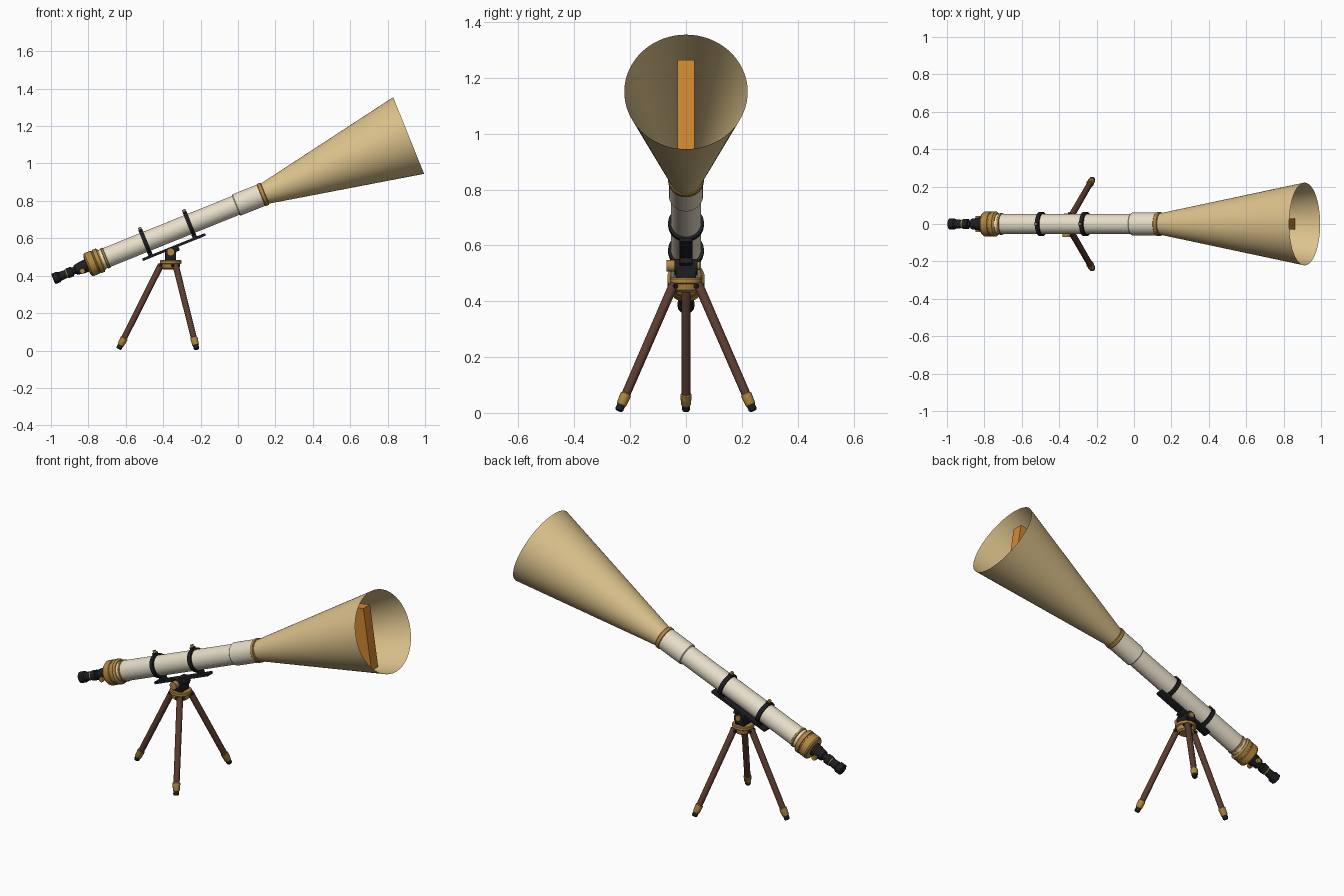
import bpy, bmesh, math
from mathutils import Matrix, Vector

if "Cube" in bpy.data.objects:
    bpy.data.objects.remove(bpy.data.objects["Cube"])

def material(name, rgb):
    m = bpy.data.materials.new(name)
    m.diffuse_color = (*rgb, 1)
    m.use_nodes = True
    m.node_tree.nodes["Principled BSDF"].inputs["Base Color"].default_value = m.diffuse_color
    return m

TAN = material("tan", (0.72, 0.54, 0.26))
CREAM = material("cream", (0.80, 0.73, 0.58))
BRASS = material("brass", (0.43, 0.24, 0.055))
WOOD = material("dark wood", (0.105, 0.045, 0.029))
BLACK = material("black", (0.013, 0.013, 0.015))
ORANGE = material("orange", (0.64, 0.25, 0.032))

# Optical frame: local z runs along the tube, local x points to its underside
TUBE = Matrix.Translation((0, 0, 0.781)) @ Matrix.Rotation(math.radians(68), 4, 'Y')

def finish(name, bm, mat, frame):
    bmesh.ops.recalc_face_normals(bm, faces=bm.faces)
    me = bpy.data.meshes.new(name)
    bm.to_mesh(me)
    bm.free()
    me.transform(frame)
    me.materials.append(mat)
    ob = bpy.data.objects.new(name, me)
    bpy.context.collection.objects.link(ob)
    bpy.ops.object.select_all(action='DESELECT')
    ob.select_set(True)
    bpy.context.view_layer.objects.active = ob
    bpy.ops.object.shade_smooth_by_angle(angle=math.radians(35))
    return ob

def lathe(name, profile, mat, frame=Matrix(), n=48, capped=True, closed=False):
    """Revolve (z, radius) points about local z."""
    bm = bmesh.new()
    rings = [[bm.verts.new((r * math.cos(2 * math.pi * i / n), r * math.sin(2 * math.pi * i / n), z))
              for i in range(n)] for z, r in profile]
    pairs = list(zip(rings, rings[1:])) + ([(rings[-1], rings[0])] if closed else [])
    for a, b in pairs:
        for i in range(n):
            j = (i + 1) % n
            bm.faces.new((a[i], a[j], b[j], b[i]))
    if capped and not closed:
        bm.faces.new(rings[0])
        bm.faces.new(rings[-1])
    return finish(name, bm, mat, frame)

def box(name, center, size, mat, frame=Matrix(), bevel=0.0):
    bm = bmesh.new()
    bmesh.ops.create_cube(bm, size=1, matrix=Matrix.Translation(center) @ Matrix.Diagonal((*size, 1)))
    if bevel:
        bmesh.ops.bevel(bm, geom=bm.edges[:], offset=bevel, segments=2, affect='EDGES', profile=0.5)
    return finish(name, bm, mat, frame)

def along(a, b):
    """Frame at a whose z points to b."""
    d = Vector(b) - Vector(a)
    return Matrix.Translation(a) @ d.to_track_quat('Z', 'Y').to_matrix().to_4x4(), d.length

def rod(name, a, b, r, mat, n=24, r2=None):
    f, length = along(a, b)
    return lathe(name, [(0, r), (length, r2 or r)], mat, f, n)

# Flared horn, tube and sleeve
lathe("horn", [(0.15, 0.057), (0.984, 0.221)], TAN, TUBE, 96, capped=False)
lathe("main_tube", [(-0.79, 0.054), (0.0, 0.054)], CREAM, TUBE, 64)
lathe("front_sleeve", [(-0.012, 0.058), (-0.008, 0.061), (0.135, 0.061)], CREAM, TUBE, 64)
lathe("horn_collar", [(0.132, 0.061), (0.135, 0.064), (0.152, 0.064), (0.156, 0.061)], BRASS, TUBE, 64)

# Orange slab standing inside the horn mouth
slab = Matrix.Translation((0.835, 0, 1.095)) @ Matrix.Rotation(math.radians(-8.6), 4, 'Y')
box("mouth_slab", (-0.05, 0, 0), (0.10, 0.06, 0.343), ORANGE, slab)

# Brass rear end with grooves
lathe("rear_cap", [(-0.872, 0.045), (-0.868, 0.060), (-0.860, 0.066), (-0.825, 0.066), (-0.823, 0.063),
                   (-0.817, 0.063), (-0.815, 0.067), (-0.795, 0.067), (-0.790, 0.060), (-0.785, 0.058)],
      BRASS, TUBE, 64)
lathe("rear_band", [(-0.772, 0.055), (-0.770, 0.058), (-0.760, 0.058), (-0.758, 0.055)], BRASS, TUBE, 64)

# Focuser and eyepiece
lathe("focuser_body", [(-0.940, 0.022), (-0.935, 0.028), (-0.895, 0.034), (-0.865, 0.036)], BLACK, TUBE)
lathe("eyepiece", [(-1.066, 0.024), (-1.062, 0.030), (-1.035, 0.030), (-1.028, 0.024), (-0.985, 0.022),
                   (-0.983, 0.027), (-0.955, 0.027), (-0.953, 0.020), (-0.935, 0.020)], BLACK, TUBE)
lathe("eyepiece_band", [(-0.984, 0.0245), (-0.990, 0.0245)], BRASS, TUBE)
rod("focus_axle", TUBE @ Vector((0.018, -0.036, -0.905)), TUBE @ Vector((0.018, 0.036, -0.905)), 0.006, BLACK)
for side, name in ((-1, "front"), (1, "back")):
    rod(name + "_focus_knob", TUBE @ Vector((0.018, side * 0.028, -0.905)),
        TUBE @ Vector((0.018, side * 0.042, -0.905)), 0.014, BRASS)

# Clamp rings with feet and thumb screws
for s, name in ((-0.535, "rear"), (-0.280, "front")):
    lathe(name + "_clamp_ring", [(s - 0.011, 0.053), (s - 0.011, 0.064), (s + 0.011, 0.064), (s + 0.011, 0.053)],
          BLACK, TUBE, 64, closed=True)
    box(name + "_ring_foot", (0.068, 0, s), (0.022, 0.036, 0.024), BLACK, TUBE)
    box(name + "_ring_lug", (-0.066, 0, s), (0.012, 0.022, 0.022), BLACK, TUBE)
    rod(name + "_ring_screw", TUBE @ Vector((-0.070, 0, s)), TUBE @ Vector((-0.084, 0, s)), 0.009, BRASS)

# Mounting plate and tripod head
box("mounting_plate", (0.083, 0, -0.403), (0.014, 0.046, 0.362), BLACK, TUBE, 0.002)
HX = -0.36
box("saddle", (0.099, 0, -0.417), (0.024, 0.046, 0.075), BLACK, TUBE, 0.003)
rod("pivot", (HX, -0.042, 0.522), (HX, 0.042, 0.522), 0.030, BLACK, 32)
box("pivot_base", (HX, 0, 0.498), (0.058, 0.072, 0.036), BLACK, Matrix(), 0.003)
rod("pivot_knob", (HX, -0.040, 0.527), (HX, -0.070, 0.527), 0.021, BRASS, 32)
rod("pivot_cap", (HX, 0.040, 0.527), (HX, 0.050, 0.527), 0.016, BRASS, 32)
lathe("tripod_hub", [(0.432, 0.036), (0.440, 0.046), (0.462, 0.050), (0.466, 0.057), (0.480, 0.057), (0.484, 0.053)],
      BRASS, Matrix.Translation((HX, 0, 0)))

# Three legs: hinge, wooden shaft, brass ferrule and rubber tip
for k, name in enumerate(("left", "front", "back")):
    ang = math.radians((180, -60, 60)[k])
    out = Vector((math.cos(ang), math.sin(ang), 0))
    base = Vector((HX, 0, 0))
    top, foot = base + out * 0.050 + Vector((0, 0, 0.462)), base + out * 0.278 + Vector((0, 0, 0.008))
    f, length = along(top, foot)
    lathe(name + "_leg", [(0, 0.014), (0.012, 0.017), (length - 0.05, 0.016)], WOOD, f, 24)
    lathe(name + "_ferrule", [(length - 0.068, 0.017), (length - 0.064, 0.020), (length - 0.026, 0.018),
                              (length - 0.022, 0.015)], BRASS, f, 24)
    lathe(name + "_foot_tip", [(length - 0.028, 0.015), (length - 0.006, 0.015), (length, 0.012)], BLACK, f, 24)
    side = Vector((-out.y, out.x, 0))
    pin = top + Vector((0, 0, -0.008)) + out * 0.004
    rod(name + "_hinge_pin", pin - side * 0.023, pin + side * 0.023, 0.008, BLACK, 16)
